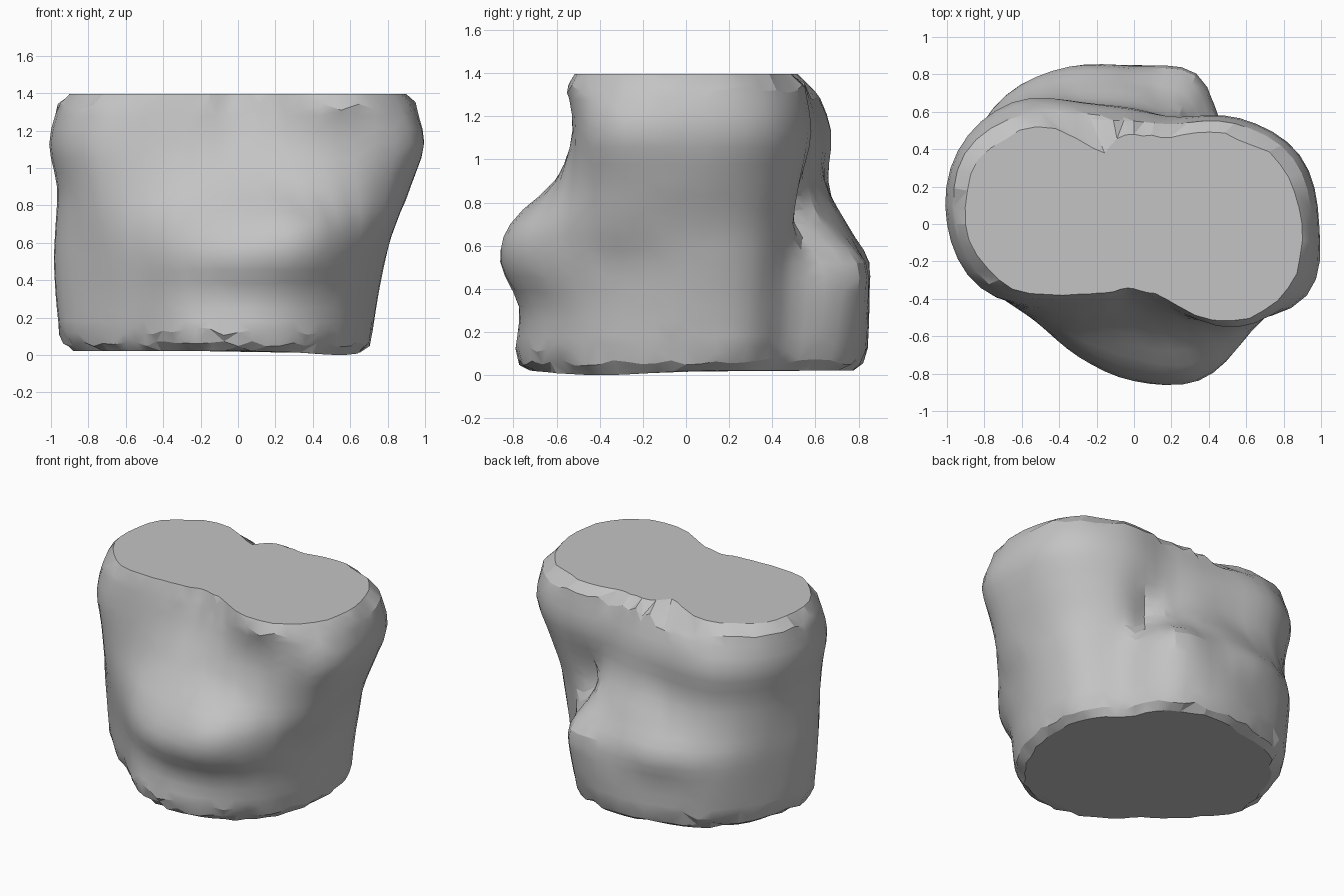
import bpy
import bmesh
import math
import random

random.seed(4)

default_cube = bpy.data.objects.get("Cube")
if default_cube:
    bpy.data.objects.remove(default_cube, do_unlink=True)

SEGMENTS = 64
BAND_STEPS = 3

# Outline radii of the boulder, counter-clockwise from +x, at rising heights
foot = [.72, .73, .67, .81, .84, .87, .94, .95, .95, .8, .71, .76, .79, .79, .76, .73]
pinch = [.75, .75, .69, .85, .85, .88, .96, .96, .97, .81, .72, .74, .77, .8, .78, .75]
belly = [.79, .78, .7, .86, .83, .91, .97, .97, .98, .83, .74, .77, .84, .9, .84, .79]
ledge = [.84, .81, .71, .69, .73, .8, .92, .97, .97, .85, .73, .72, .77, .87, .85, .87]
waist = [.92, .88, .75, .61, .63, .7, .89, .98, .96, .87, .68, .59, .59, .66, .79, .93]
shoulder = [.99, .96, .8, .62, .61, .7, .92, 1.02, 1, .89, .62, .48, .44, .53, .74, 1]
rim = [.95, .92, .76, .58, .55, .61, .83, .98, .95, .84, .57, .42, .37, .46, .78, .94]
outlines = [foot, pinch, belly, ledge, waist, shoulder, rim]
heights = [.13, .32, .52, .7, .9, 1.13, 1.33]


def spline(before, start, end, after, t):
    """Smooth curve from start to end, guided by its neighbours."""
    return start + t / 2 * (end - before + t * (
        2 * before - 5 * start + 4 * end - after
        + t * (3 * (start - end) + after - before)))


def radius_around(outline, turn):
    """Radius of a closed outline at a fraction of a full turn."""
    place = turn * len(outline)
    index = int(place)
    neighbours = [outline[(index + k) % len(outline)] for k in (-1, 0, 1, 2)]
    return spline(*neighbours, place - index)


def sample_levels(values, place):
    """Smooth value between stacked levels, clamped at both ends."""
    last = len(values) - 1
    index = min(int(place), last - 1)
    neighbours = [values[max(0, min(last, index + k))] for k in (-1, 0, 1, 2)]
    return spline(*neighbours, place - index)


def bump(value, centre, width):
    """Bell curve used for the local dents."""
    return math.exp(-((value - centre) / width) ** 2)


def add_ring(bm, points):
    return [bm.verts.new(point) for point in points]


def bridge(bm, lower, upper):
    """Triangulated strip between two rings."""
    for i in range(SEGMENTS):
        j = (i + 1) % SEGMENTS
        if i % 2:
            bm.faces.new((lower[i], lower[j], upper[j]))
            bm.faces.new((lower[i], upper[j], upper[i]))
        else:
            bm.faces.new((lower[i], lower[j], upper[i]))
            bm.faces.new((lower[j], upper[j], upper[i]))


def polar(turn, radius, height):
    angle = turn * math.tau
    return (radius * math.cos(angle), radius * math.sin(angle), height)


def chipped(amount):
    return random.uniform(-amount, amount)


turns = [i / SEGMENTS for i in range(SEGMENTS)]
columns = [[radius_around(outline, turn) for outline in outlines] for turn in turns]
bm = bmesh.new()
rings = []

# Worn underside, dipping slightly near the +x edge, and its rounded edge
rings.append(add_ring(bm, [
    polar(turn, column[0] * (.91 + chipped(.02)), .022 - .022 * bump(turn, .9, .08))
    for turn, column in zip(turns, columns)]))
rings.append(add_ring(bm, [
    polar(turn, column[0] * (.97 + chipped(.01)), .06 + chipped(.015))
    for turn, column in zip(turns, columns)]))

# Body, with chipped lower and upper edges and a cleft beside the back bulge
band_count = (len(outlines) - 1) * BAND_STEPS
for step in range(band_count + 1):
    place = step / BAND_STEPS
    height = sample_levels(heights, place)
    chip = .025 if step in (0, band_count) else .004
    points = []
    for turn, column in zip(turns, columns):
        cleft = .09 * bump(turn, .155, .02) * bump(height, .74, .2)
        broken = .05 * bump(turn, .32, .03) if step == band_count else 0
        points.append(polar(turn, sample_levels(column, place) - cleft,
                            height - broken + chipped(chip)))
    rings.append(add_ring(bm, points))

# Flat top, set further in at the back, with a notch broken out of it
top = []
for turn, column in zip(turns, columns):
    back = max(0, math.sin(turn * math.tau))
    keep = .94 - .07 * back - .2 * bump(turn, .32, .03) + chipped(.015)
    top.append(polar(turn, column[-1] * keep, 1.395))
rings.append(add_ring(bm, top))

for lower, upper in zip(rings, rings[1:]):
    bridge(bm, lower, upper)
bm.faces.new(rings[-1])
bm.faces.new(list(reversed(rings[0])))
bmesh.ops.recalc_face_normals(bm, faces=bm.faces)

mesh = bpy.data.meshes.new("boulder")
bm.to_mesh(mesh)
bm.free()
boulder = bpy.data.objects.new("boulder", mesh)
bpy.context.collection.objects.link(boulder)

# Plain stone colour
stone = bpy.data.materials.new("grey_stone")
stone.use_nodes = True
stone_colour = (.55, .55, .55, 1)
stone.diffuse_color = stone_colour
for node in stone.node_tree.nodes:
    if node.type == "BSDF_PRINCIPLED":
        node.inputs["Base Color"].default_value = stone_colour
mesh.materials.append(stone)

# Smooth sides, crisp broken edges
bpy.ops.object.select_all(action="DESELECT")
boulder.select_set(True)
bpy.context.view_layer.objects.active = boulder
bpy.ops.object.shade_smooth_by_angle(angle=math.radians(22))
